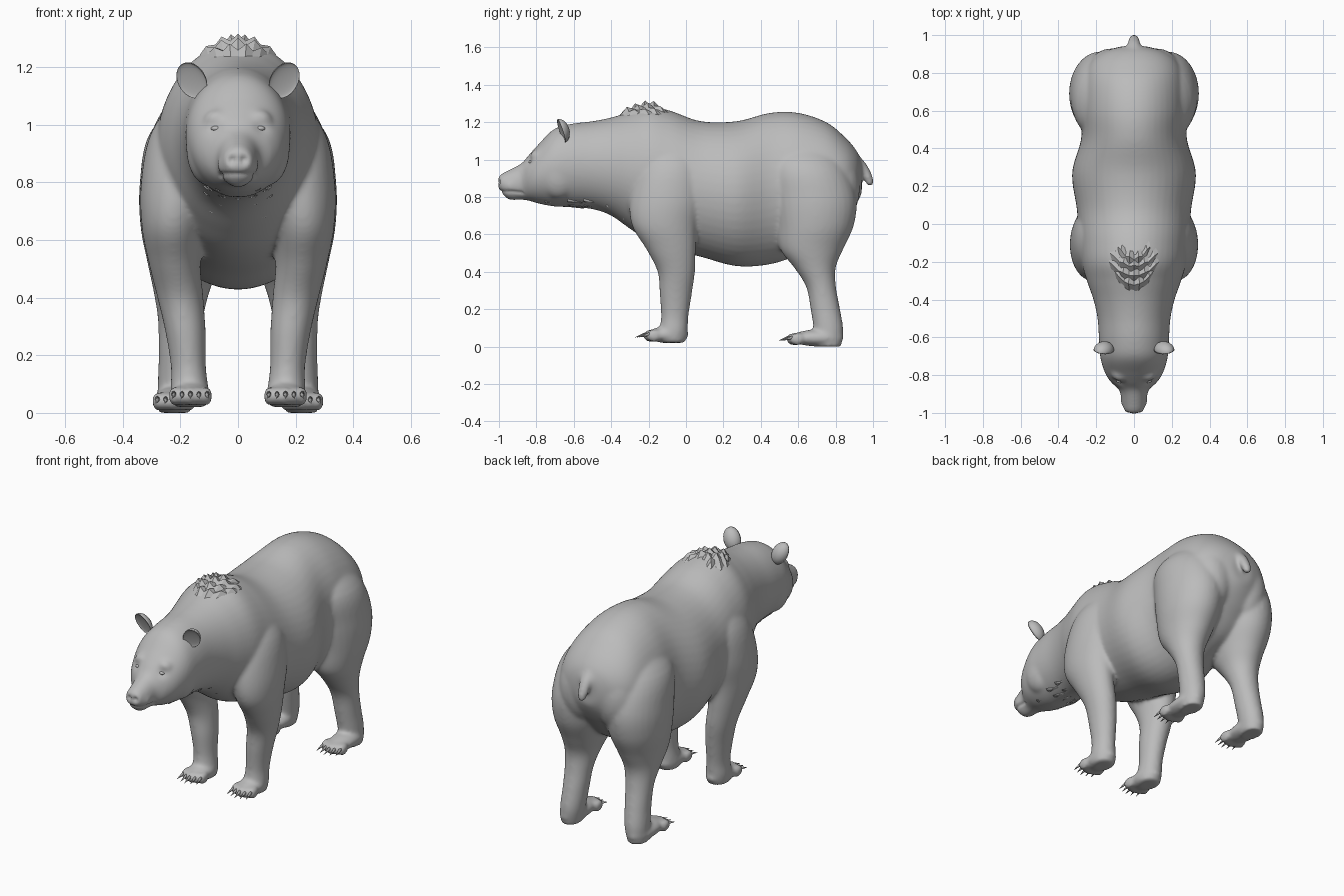
import bpy, bmesh, math, random
from mathutils import Vector, Matrix

random.seed(4)
if "Cube" in bpy.data.objects:
    bpy.data.objects.remove(bpy.data.objects["Cube"])

fur = bpy.data.materials.new("grey fur")
fur.use_nodes = True
GREY = (0.5, 0.5, 0.5, 1)
fur.diffuse_color = GREY
fur.node_tree.nodes["Principled BSDF"].inputs["Base Color"].default_value = GREY


def make_object(name, bm, smooth=True):
    bmesh.ops.recalc_face_normals(bm, faces=bm.faces)
    for f in bm.faces:
        f.smooth = smooth
    mesh = bpy.data.meshes.new(name)
    bm.to_mesh(mesh)
    bm.free()
    mesh.materials.append(fur)
    ob = bpy.data.objects.new(name, mesh)
    bpy.context.collection.objects.link(ob)
    return ob


def spline(rows, steps=5):
    """Catmull-Rom interpolation through rows of numbers."""
    out = []
    for i in range(len(rows) - 1):
        a, b, c, d = rows[max(i - 1, 0)], rows[i], rows[i + 1], rows[min(i + 2, len(rows) - 1)]
        for s in range(steps):
            t = s / steps
            out.append([q + 0.5 * t * (r - p + t * (2 * p - 5 * q + 4 * r - w + t * (3 * (q - r) + w - p)))
                        for p, q, r, w in zip(a, b, c, d)])
    return out + [list(rows[-1])]


def loft(bm, rows, place, sides=32):
    """Skin rings of (station, centre u, centre v, radius u, radius v)."""
    rings = []
    for t, cu, cv, ru, rv in spline(rows):
        angles = [math.tau * k / sides for k in range(sides)]
        rings.append([bm.verts.new(place(t, cu + ru * math.cos(a), cv + rv * math.sin(a))) for a in angles])
    for r, s in zip(rings, rings[1:]):
        for k in range(sides):
            n = (k + 1) % sides
            bm.faces.new((r[k], r[n], s[n], s[k]))
    bm.faces.new(rings[0][::-1])
    bm.faces.new(rings[-1])


def ball(bm, centre, radii):
    m = Matrix.Translation(centre) @ Matrix.Diagonal((*radii, 1))
    bmesh.ops.create_uvsphere(bm, u_segments=24, v_segments=16, radius=1, matrix=m)


def spike(bm, base, direction, length, radius, flat=1.0, sides=8):
    turn = Vector(direction).to_track_quat('Z', 'Y').to_matrix().to_4x4()
    m = Matrix.Translation(base) @ turn @ Matrix.Diagonal((1, flat, 1, 1))
    m = m @ Matrix.Translation((0, 0, length / 2))
    bmesh.ops.create_cone(bm, cap_ends=True, segments=sides, radius1=radius, radius2=radius * 0.05,
                          depth=length, matrix=m)


# trunk, neck and head: (y, bottom, top, half width)
trunk = [(-1.005, .85, .905, .035), (-.985, .82, .925, .052), (-.945, .785, .945, .064), (-.88, .785, .98, .078),
         (-.84, .78, 1.025, .12), (-.79, .765, 1.08, .153), (-.71, .75, 1.16, .178), (-.62, .745, 1.19, .185),
         (-.5, .735, 1.205, .193), (-.4, .70, 1.225, .215), (-.3, .63, 1.255, .25), (-.2, .565, 1.285, .278),
         (-.08, .52, 1.26, .29), (.08, .48, 1.205, .303), (.27, .43, 1.205, .328), (.45, .44, 1.25, .28),
         (.6, .49, 1.25, .28), (.75, .56, 1.2, .27), (.85, .67, 1.12, .235), (.91, .76, 1.05, .165),
         (.94, .82, .99, .07)]
# legs: (z, x, y, radius x, radius y)
front_leg = [(1.12, .13, -.07, .07, .1), (.97, .185, -.08, .118, .17), (.8, .205, -.1, .132, .2),
             (.65, .225, -.115, .11, .175), (.52, .22, -.08, .09, .132), (.4, .2, -.052, .08, .1),
             (.28, .182, -.055, .07, .086), (.16, .172, -.06, .061, .073), (.08, .168, -.068, .066, .076),
             (.02, .165, -.072, .06, .068)]
hind_leg = [(1.12, .1, .62, .07, .12), (.97, .165, .645, .142, .2), (.8, .175, .685, .166, .225),
            (.65, .182, .69, .157, .208), (.52, .188, .672, .126, .168), (.42, .196, .69, .097, .11),
            (.32, .2, .722, .078, .08), (.2, .205, .745, .07, .079), (.09, .213, .762, .066, .079),
            (.0, .22, .76, .056, .07)]
# paws: x, toe y, heel y, ground
paws = {"front": (.165, -.19, -.0, .022), "hind": (.222, .575, .83, .004)}

bm = bmesh.new()
loft(bm, [(y, 0, (lo + hi) / 2, w, (hi - lo) / 2) for y, lo, hi, w in trunk],
     lambda t, u, v: (u, t, v), 48)
for side in (-1, 1):
    for rows in (front_leg, hind_leg):
        loft(bm, rows, lambda t, u, v: (side * u, v, t))
    # cheeks, brows and lips
    ball(bm, (side * .105, -.68, .92), (.075, .11, .13))
    ball(bm, (side * .07, -.79, 1.015), (.05, .045, .04))
    ball(bm, (side * .035, -.93, .86), (.037, .05, .04))
    # buttocks
    ball(bm, (side * .12, .80, .85), (.13, .13, .2))
    for x, toe, heel, ground in paws.values():
        mid = (toe + heel) / 2
        ball(bm, (side * x, mid, ground + .042), (.07, (heel - toe) / 2 + .015, .045))
        for k in range(5):
            s = k - 2
            ball(bm, (side * x + s * .028, toe + abs(s) * .01, ground + .036), (.02, .042, .034))
# tail
loft(bm, [(1.04, 0, .86, .05, .05), (.98, 0, .925, .038, .037), (.93, 0, .96, .032, .03),
          (.89, 0, .978, .028, .025), (.86, 0, .985, .018, .016)], lambda t, u, v: (u, v, t), 20)

# fuse everything into one smooth skin
raw = make_object("body_form", bm)
remesh = raw.modifiers.new("fuse", 'REMESH')
remesh.mode = 'VOXEL'
remesh.voxel_size = .0095
soften = raw.modifiers.new("soften", 'SMOOTH')
soften.factor, soften.iterations = .5, 14
depsgraph = bpy.context.evaluated_depsgraph_get()
skin = bpy.data.meshes.new_from_object(raw.evaluated_get(depsgraph))
bpy.data.objects.remove(raw)

# sculpt eye sockets, nostrils and mouth line
bm = bmesh.new()
bm.from_mesh(skin)
bm.normal_update()
dents = [(.075, -.825, .985, .026, .012), (.02, -.995, .878, .013, .024)]
for v in bm.verts:
    p = Vector((abs(v.co.x), v.co.y, v.co.z))
    push = 0
    for x, y, z, size, depth in dents:
        push += depth * math.exp(-((p - Vector((x, y, z))).length / size) ** 2)
    if p.y < -.87:
        line = .828 - .1 * max(0, p.y + .93)
        push += .006 * math.exp(-((p.z - line) / .008) ** 2)
    v.co -= v.normal * push
body = make_object("body", bm)
bpy.context.view_layer.update()


def surface(origin, direction):
    hit, point, normal, _ = body.ray_cast(Vector(origin), Vector(direction))
    return (point, normal) if hit else (Vector(origin), Vector((0, 0, 1)))


for side, label in ((-1, "right"), (1, "left")):
    # eyes
    bm = bmesh.new()
    point, _ = surface((side * .075, -1.5, .987), (0, 1, 0))
    ball(bm, point + Vector((0, .007, 0)), (.019, .011, .009))
    make_object(label + "_eye", bm)
    # cupped ears
    bm = bmesh.new()
    ball(bm, (0, 0, 0), (.05, .045, .068))
    for v in bm.verts:
        if v.co.y < 0:
            v.co.y *= -.2
        v.co.y -= .015
    bmesh.ops.transform(bm, verts=bm.verts, matrix=Matrix.Translation((side * .158, -.654, 1.158))
                        @ Matrix.Rotation(side * .4, 4, 'Y') @ Matrix.Rotation(side * .3, 4, 'Z')
                        @ Matrix.Rotation(.25, 4, 'X'))
    make_object(label + "_ear", bm)
    # claws
    for name, (x, toe, heel, ground) in paws.items():
        bm = bmesh.new()
        for k in range(5):
            s = k - 2
            base = (side * x + s * .028, toe - .025 + abs(s) * .01, ground + .045)
            spike(bm, base, (s * .06, -1, -.3), .06, .01)
        make_object(label + "_" + name + "_claws", bm)

# shoulder hump fur: overlapping wedges with a ragged raised edge
bm = bmesh.new()
for y, half, tips in ((-.365, .1, 4), (-.315, .13, 5), (-.27, .125, 5), (-.235, .085, 4)):
    columns = []
    for k in range(2 * tips + 1):
        across = k / tips - 1
        x = half * across
        start = y + .07 * across ** 2
        tip = k % 2
        fade = 1 - .75 * across ** 2
        points = []
        for back, lift in ((0, -.006), (.045 + .01 * tip, (.012 + .022 * tip) * fade), (.1, -.008)):
            point, normal = surface((x, start + back, 2), (0, 0, -1))
            points.append(bm.verts.new(point + normal * lift))
        columns.append(points)
    for a, b in zip(columns, columns[1:]):
        for i in range(3):
            j = (i + 1) % 3
            bm.faces.new((a[i], a[j], b[j], b[i]))
    bm.faces.new(columns[0])
    bm.faces.new(columns[-1])
make_object("hump_fur", bm, False)

# throat and chest fur
bm = bmesh.new()
for y, half, count in ((-.74, .06, 4), (-.64, .09, 5), (-.53, .1, 5), (-.44, .1, 5), (-.35, .08, 4)):
    for k in range(count):
        x = half * (2 * k / (count - 1) - 1)
        point, normal = surface((x, y + random.uniform(-.02, .02), 0.2), (0, 0, 1))
        spike(bm, point - normal * .014, normal * .2 + Vector((0, .9, -.05)), .08, .028, .5)
make_object("throat_fur", bm)
